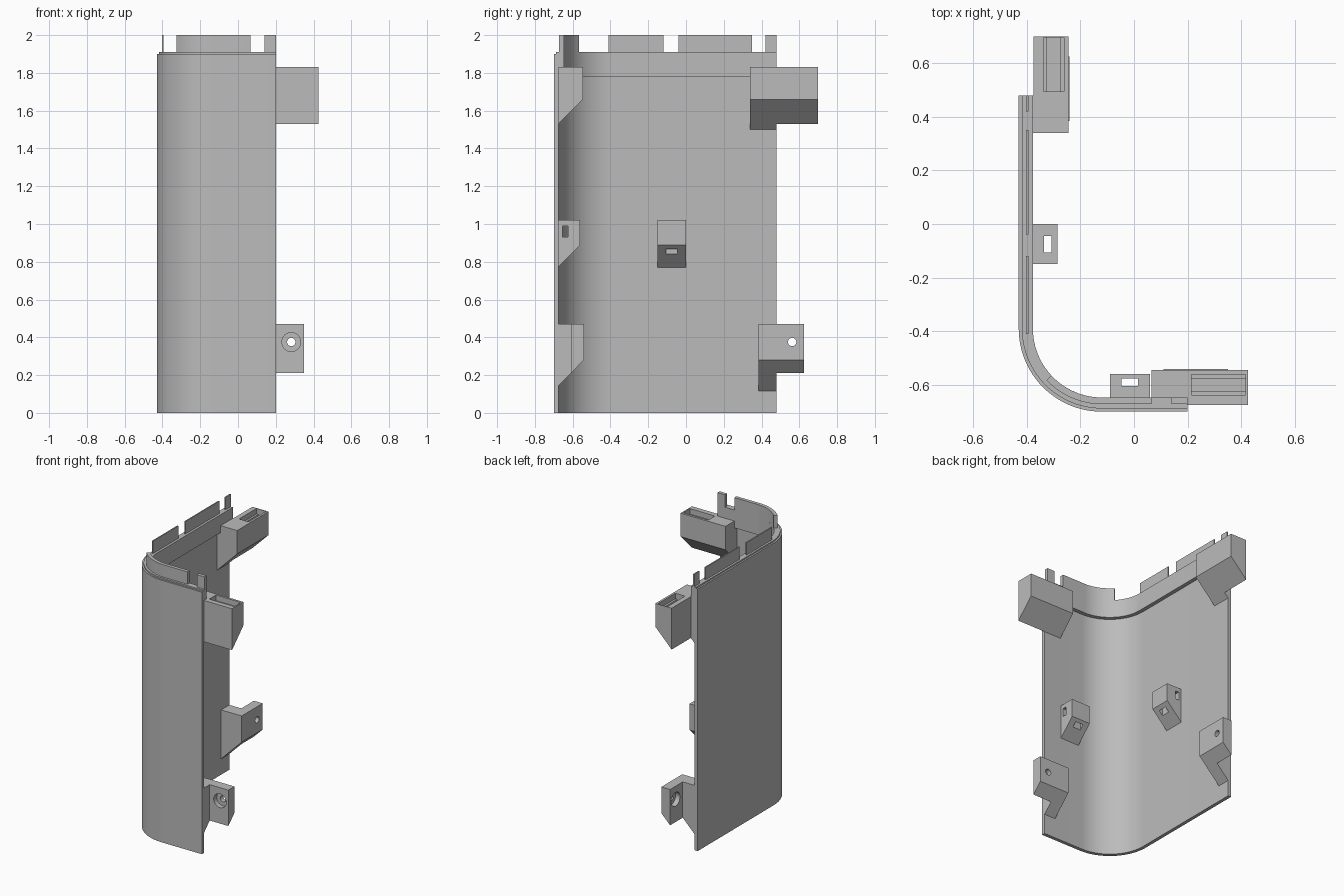
import bpy, bmesh
from math import sin, cos, pi, radians

cube = bpy.data.objects.get("Cube")
if cube:
    bpy.data.objects.remove(cube)

grey = bpy.data.materials.new("plain grey")
grey.use_nodes = True
grey.diffuse_color = (0.5, 0.5, 0.5, 1)
grey.node_tree.nodes["Principled BSDF"].inputs["Base Color"].default_value = (0.5, 0.5, 0.5, 1)

# Plan of the shell: straight side, rounded corner, straight front
LEFT, FRONT, BACK_END, SIDE_END = -0.43, -0.70, 0.48, 0.20
RADIUS, THIN, THICK = 0.31, 0.025, 0.053


def extrude(name, ring, lift):
    """Prism from a ring of 3D points moved along a vector."""
    bm = bmesh.new()
    a = [bm.verts.new(p) for p in ring]
    b = [bm.verts.new([p[i] + lift[i] for i in range(3)]) for p in ring]
    bm.faces.new(a)
    bm.faces.new(b)
    for i in range(len(a)):
        j = (i + 1) % len(a)
        bm.faces.new((a[i], a[j], b[j], b[i]))
    bmesh.ops.recalc_face_normals(bm, faces=bm.faces)
    mesh = bpy.data.meshes.new(name)
    bm.to_mesh(mesh)
    bm.free()
    mesh.materials.append(grey)
    obj = bpy.data.objects.new(name, mesh)
    bpy.context.collection.objects.link(obj)
    return obj


def corner(offset, start=180):
    cx, cy, r = LEFT + RADIUS, FRONT + RADIUS, RADIUS - offset
    steps = 24
    angles = [radians(start + (270 - start) * i / steps) for i in range(steps + 1)]
    return [(cx + r * cos(t), cy + r * sin(t)) for t in angles]


def strip(name, outer, inner, z0, z1):
    """Wall strip between two plan paths."""
    ring = [(x, y, z0) for x, y in outer + inner[::-1]]
    obj = extrude(name, ring, (0, 0, z1 - z0))
    bpy.ops.object.select_all(action='DESELECT')
    obj.select_set(True)
    bpy.context.view_layer.objects.active = obj
    bpy.ops.object.shade_smooth_by_angle(angle=radians(30))


def full(offset):
    return ([(LEFT + offset, BACK_END)] + corner(offset)
            + [(SIDE_END, FRONT + offset)])


def block(name, x0, x1, y0, y1, z0, z1):
    ring = [(x0, y0, z0), (x1, y0, z0), (x1, y1, z0), (x0, y1, z0)]
    return extrude(name, ring, (0, 0, z1 - z0))


# Shell wall and the thicker collar near the top
strip("shell_wall", full(0), full(THIN), 0, 1.90)
strip("top_collar", full(0.012), full(THICK), 1.78, 1.91)

# Tabs standing on the collar
strip("corner_tab", corner(0.028, 223) + [(0.065, FRONT + 0.028)],
      corner(THICK, 223) + [(0.065, FRONT + THICK)], 1.90, 2.0)
block("front_tab", 0.14, SIDE_END, FRONT + 0.028, FRONT + THICK, 1.90, 2.0)
for i, (y0, y1) in enumerate([(-0.41, -0.12), (-0.04, 0.35), (0.42, BACK_END)]):
    block(f"side_tab_{i + 1}", LEFT + 0.027, LEFT + 0.036, y0, y1, 1.90, 2.0)


# Bracket coordinates: u along the wall, d inward from its inner face, z up
def on_side(u, d, z):
    return (LEFT + THIN + d, u, z)


def on_front(u, d, z):
    return (u, FRONT + THIN + d, z)


def prism(place, name, profile, u0, u1):
    ring = [place(u0, d, z) for d, z in profile]
    end = place(u1, *profile[0])
    return extrude(name, ring, [end[i] - ring[0][i] for i in range(3)])


def box(place, u0, u1, d0, d1, z0, z1):
    return prism(place, "cutter", [(d0, z0), (d1, z0), (d1, z1), (d0, z1)], u0, u1)


def rod(place, u, z, r, d0, d1):
    ring = [place(u + r * cos(i * pi / 16), d0, z + r * sin(i * pi / 16)) for i in range(32)]
    end = place(u + r, d1, z)
    return extrude("cutter", ring, [end[i] - ring[0][i] for i in range(3)])


def carve(obj, cutters):
    """Subtract the cutters for good, then discard them."""
    for c in cutters:
        c.hide_render = True
        mod = obj.modifiers.new("cut", 'BOOLEAN')
        mod.operation, mod.solver, mod.object = 'DIFFERENCE', 'EXACT', c
    bpy.context.view_layer.update()
    graph = bpy.context.evaluated_depsgraph_get()
    mesh = bpy.data.meshes.new_from_object(obj.evaluated_get(graph))
    obj.modifiers.clear()
    obj.data = mesh
    for c in cutters:
        bpy.data.objects.remove(c)


def bracket(place, name, u0, u1, depth, low, top):
    """Block with a 45 degree underside rising away from the wall."""
    back = -0.003
    profile = [(back, top), (depth, top), (depth, low), (back, low - depth + back)]
    return prism(place, name, profile, u0, u1)


def upper(place, name, edge, u0, u1, depth, gap):
    obj = bracket(place, name, u0, u1, depth, 1.66, 1.83)
    a, b = edge + 0.015, edge + 0.215
    carve(obj, [box(place, edge, 1, -0.1, gap, 1, 2),
                box(place, a, b, depth - 0.093, depth - 0.016, 1.79, 2),
                box(place, a, b, depth - 0.079, depth - 0.031, 1.73, 1.80)])


def lower(place, name, edge, u0, u1, depth):
    obj = bracket(place, name, u0, u1, depth, 0.28, 0.47)
    gap, u = depth - 0.07, edge + 0.082
    carve(obj, [box(place, edge, 1, -0.1, gap, 0, 1),
                rod(place, u, 0.375, 0.05, gap - 0.01, gap + 0.035),
                rod(place, u, 0.375, 0.022, gap, depth + 0.1)])


def middle(place, name, u0, depth):
    obj = bracket(place, name, u0, u0 + 0.15, depth, 0.89, 1.02)
    carve(obj, [box(place, u0 + 0.043, u0 + 0.105, 0.07, 0.098, 0.5, 1.2),
                box(place, u0 - 0.1, u0 + 0.3, 0.02, 0.05, 0.93, 0.99)])


upper(on_side, "side_upper_bracket", BACK_END, 0.34, 0.70, 0.16, 0.03)
upper(on_front, "front_upper_bracket", SIDE_END, 0.065, 0.425, 0.13, 0.0)
middle(on_side, "side_middle_bracket", -0.15, 0.12)
middle(on_front, "front_middle_bracket", -0.09, 0.115)
lower(on_side, "side_lower_bracket", BACK_END, 0.385, 0.625, 0.165)
lower(on_front, "front_lower_bracket", SIDE_END, 0.11, 0.35, 0.135)
